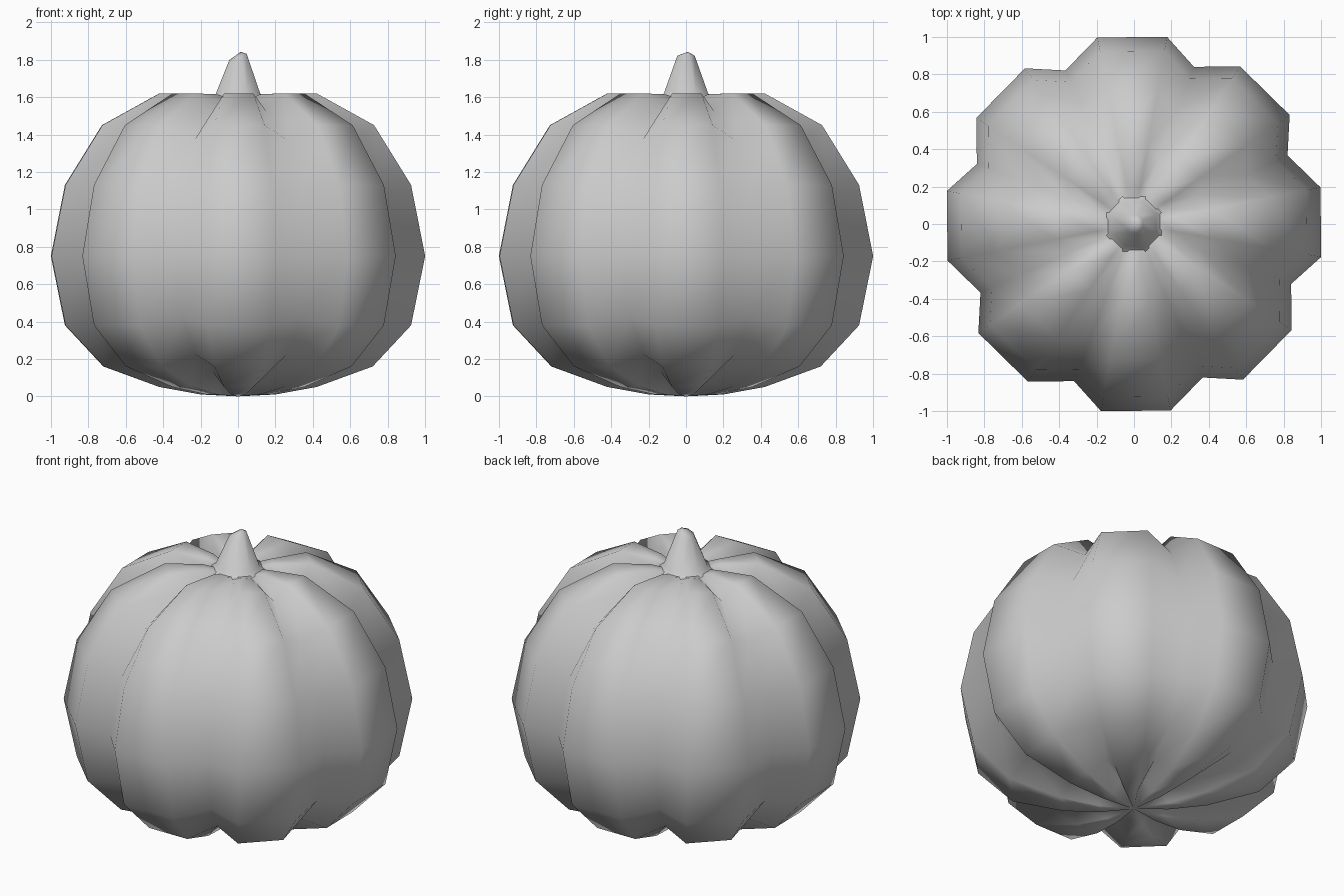
import bpy, bmesh
from math import radians, sin, cos, tau

if "Cube" in bpy.data.objects:
    bpy.data.objects.remove(bpy.data.objects["Cube"])


def make_object(name, rings, bottom=None, top=None):
    """Loft closed rings of points, closing the ends with an optional pole point."""
    bm = bmesh.new()
    loops = [[bm.verts.new(p) for p in ring] for ring in rings]
    n = len(loops[0])
    for a, b in zip(loops, loops[1:]):
        for i in range(n):
            j = (i + 1) % n
            bm.faces.new((a[i], a[j], b[j], b[i]))
    for loop, pole in ((loops[0], bottom), (loops[-1], top)):
        if pole:
            p = bm.verts.new(pole)
            for i in range(n):
                bm.faces.new((loop[i], loop[(i + 1) % n], p))
    bmesh.ops.recalc_face_normals(bm, faces=bm.faces)
    mesh = bpy.data.meshes.new(name)
    bm.to_mesh(mesh)
    bm.free()
    for f in mesh.polygons:
        f.use_smooth = True
    obj = bpy.data.objects.new(name, mesh)
    bpy.context.collection.objects.link(obj)
    return obj


# Pumpkin body: eight lobes, each with two ridge points and one groove point
LOBES = 8
CENTRE_Z = 0.75
GROOVE = 0.885
WIDEN = 1.016
SECTION = ((24.1, True), (35.0, False), (56.1, False))
# ridge radius, ridge height, groove scale toward the centre
PROFILE = [(0.20, 0.01, GROOVE), (0.42, 0.05, GROOVE), (0.72, 0.16, GROOVE),
           (0.925, 0.38, GROOVE), (1.0, 0.75, GROOVE), (0.925, 1.13, GROOVE),
           (0.727, 1.45, GROOVE), (0.42, 1.62, GROOVE), (0.20, 1.615, 0.95),
           (0.13, 1.595, 1.0)]


def body_ring(r, z, groove):
    ring = []
    for k in range(LOBES):
        for angle, in_groove in SECTION:
            s = groove if in_groove else 1.0
            a = radians(angle + 360 / LOBES * k)
            ring.append((r * WIDEN * s * cos(a), r * WIDEN * s * sin(a),
                         CENTRE_Z + (z - CENTRE_Z) * s))
    return ring


make_object("pumpkin_body", [body_ring(*p) for p in PROFILE],
            bottom=(0, 0, 0), top=(0, 0, 1.59))


# Stem: eight-sided flared taper with a tilted tip
def stem_ring(r, z, tilt=0.0):
    ring = []
    for i in range(8):
        a = tau * (i + 0.5) / 8
        x, y = r * cos(a), r * sin(a)
        ring.append((x, y, z + tilt * x))
    return ring


make_object("stem",
            [stem_ring(0.16, 1.59), stem_ring(0.13, 1.615),
             stem_ring(0.05, 1.815, 0.35)],
            top=(0.015, 0.01, 1.842))
